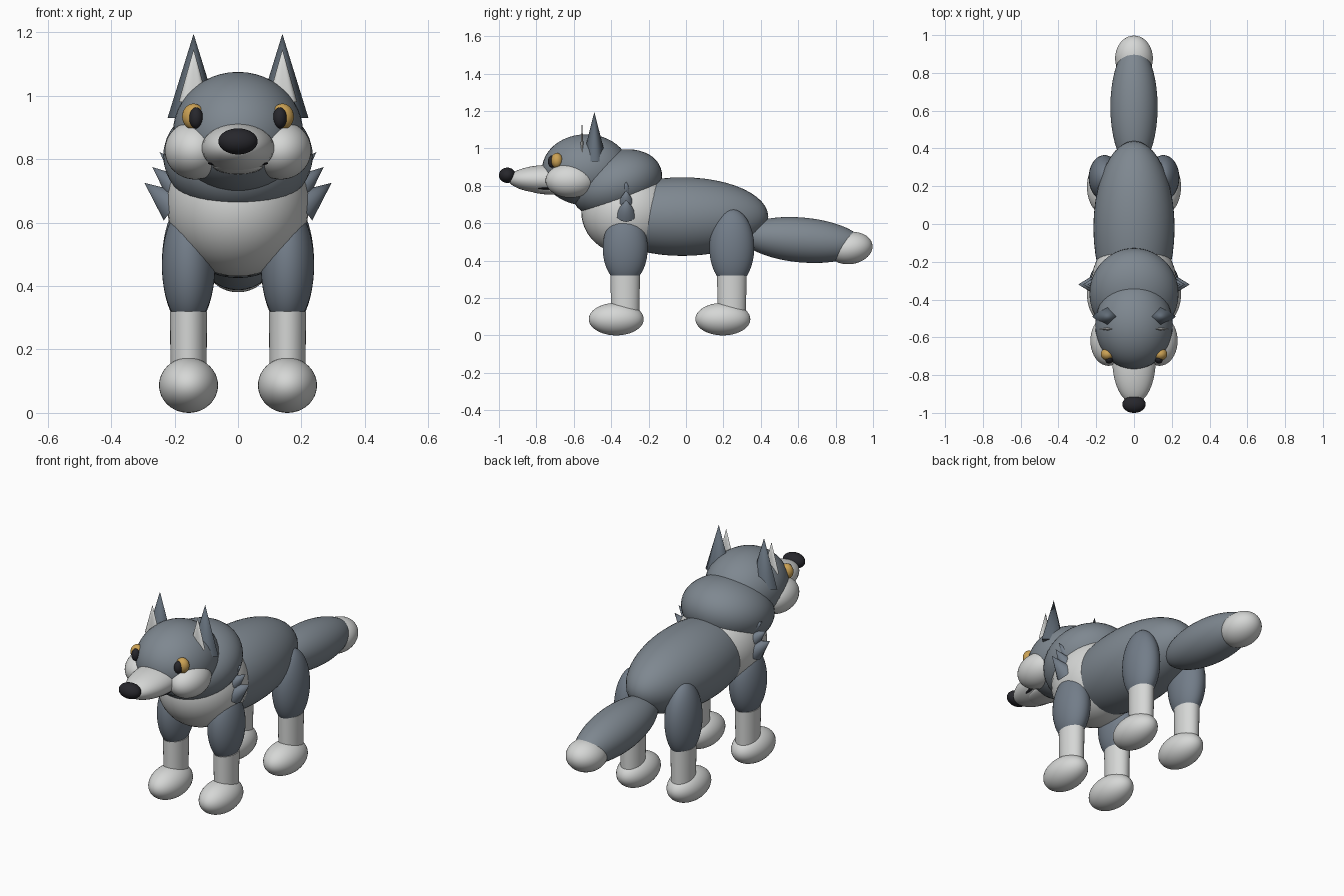
import bpy, math
from mathutils import Vector

if "Cube" in bpy.data.objects:
    bpy.data.objects.remove(bpy.data.objects["Cube"])


def material(name, rgb):
    m = bpy.data.materials.new(name)
    m.diffuse_color = (*rgb, 1)
    m.use_nodes = True
    m.node_tree.nodes["Principled BSDF"].inputs["Base Color"].default_value = m.diffuse_color
    return m


GREY = material("grey fur", (0.21, 0.245, 0.28))
SLATE = material("slate fur", (0.12, 0.15, 0.185))
LEG = material("leg fur", (0.17, 0.205, 0.25))
WHITE = material("white fur", (0.67, 0.68, 0.67))
AMBER = material("amber eye", (0.60, 0.36, 0.09))
BLACK = material("black", (0.02, 0.02, 0.025))


def finish(name, mat, smooth=True):
    ob = bpy.context.object
    ob.name = name
    ob.data.materials.append(mat)
    if smooth:
        bpy.ops.object.shade_smooth_by_angle(angle=math.radians(50))
    return ob


def ellipsoid(name, mat, centre, radii, tilt=0):
    """Smooth ball stretched to radii, tilted about x in degrees."""
    bpy.ops.mesh.primitive_uv_sphere_add(segments=40, ring_count=24, location=centre,
                                         rotation=(math.radians(tilt), 0, 0))
    bpy.context.object.scale = radii
    return finish(name, mat)


def spike(name, mat, base, tip, rx, ry, sides):
    """Cone from the base centre to the tip."""
    base, tip = Vector(base), Vector(tip)
    axis = tip - base
    bpy.ops.mesh.primitive_cone_add(vertices=sides, radius1=1, radius2=0, depth=axis.length,
                                    location=(base + tip) / 2)
    ob = bpy.context.object
    ob.scale = (rx, ry, 1)
    ob.rotation_euler = (0, math.atan2(axis.x, axis.z), 0)
    return finish(name, mat)


# Torso, neck and tail
ellipsoid("body", GREY, (0, -0.02, 0.635), (0.215, 0.46, 0.21))
ellipsoid("chest", WHITE, (0, -0.31, 0.66), (0.225, 0.25, 0.23))
ellipsoid("neck_ruff", GREY, (0, -0.37, 0.81), (0.236, 0.25, 0.175), 20)
ellipsoid("tail", GREY, (0, 0.62, 0.51), (0.125, 0.33, 0.12), -5)
ellipsoid("tail_tip", WHITE, (0, 0.877, 0.467), (0.1, 0.121, 0.086), 8)

# Head, muzzle and nose
ellipsoid("head", GREY, (0, -0.535, 0.885), (0.205, 0.235, 0.19))
ellipsoid("muzzle", WHITE, (0, -0.72, 0.835), (0.115, 0.23, 0.077))
ellipsoid("mouth", BLACK, (0, -0.745, 0.787), (0.095, 0.09, 0.012))
ellipsoid("lower_jaw", WHITE, (0, -0.70, 0.78), (0.08, 0.14, 0.028))
ellipsoid("nose", BLACK, (0, -0.955, 0.856), (0.062, 0.045, 0.041))

for side, s in (("left", 1), ("right", -1)):
    # Cheeks and eyes
    ellipsoid(f"cheek_{side}", WHITE, (0.135 * s, -0.618, 0.828), (0.096, 0.133, 0.092))
    ellipsoid(f"eye_{side}", AMBER, (0.14 * s, -0.69, 0.934), (0.036, 0.032, 0.041))
    ellipsoid(f"pupil_{side}", BLACK, (0.132 * s, -0.714, 0.93), (0.022, 0.025, 0.033))

    # Ears: four-sided spikes with a thin pale lining
    spike(f"ear_{side}", SLATE, (0.14 * s, -0.49, 0.93), (0.14 * s, -0.49, 1.195), 0.082, 0.067, 4)
    spike(f"ear_lining_{side}", WHITE, (0.14 * s, -0.556, 0.98), (0.14 * s, -0.556, 1.147),
          0.047, 0.01, 4)

    # Fur tufts on the shoulders, shrinking upwards
    for i, (bz, tx, tz, r) in enumerate(((0.65, 0.295, 0.725, 0.055),
                                         (0.715, 0.27, 0.775, 0.04),
                                         (0.775, 0.247, 0.822, 0.025))):
        spike(f"tuft_{i}_{side}", LEG, (0.2 * s, -0.32, bz), (tx * s, -0.32, tz), r, r, 12)

    # Legs
    for end, y, z, h in (("front", -0.325, 0.465, 0.19), ("rear", 0.245, 0.47, 0.205)):
        x = 0.156 * s
        ellipsoid(f"{end}_upper_leg_{side}", LEG, (x, y, z), (0.084, 0.12, h))
        bpy.ops.mesh.primitive_cone_add(vertices=32, radius1=0.95, radius2=1, depth=0.22,
                                        location=(x, y, 0.21))
        bpy.context.object.scale = (0.059, 0.079, 1)
        finish(f"{end}_lower_leg_{side}", WHITE)
        ellipsoid(f"{end}_paw_{side}", WHITE, (x, y - 0.048, 0.087), (0.093, 0.147, 0.087))
